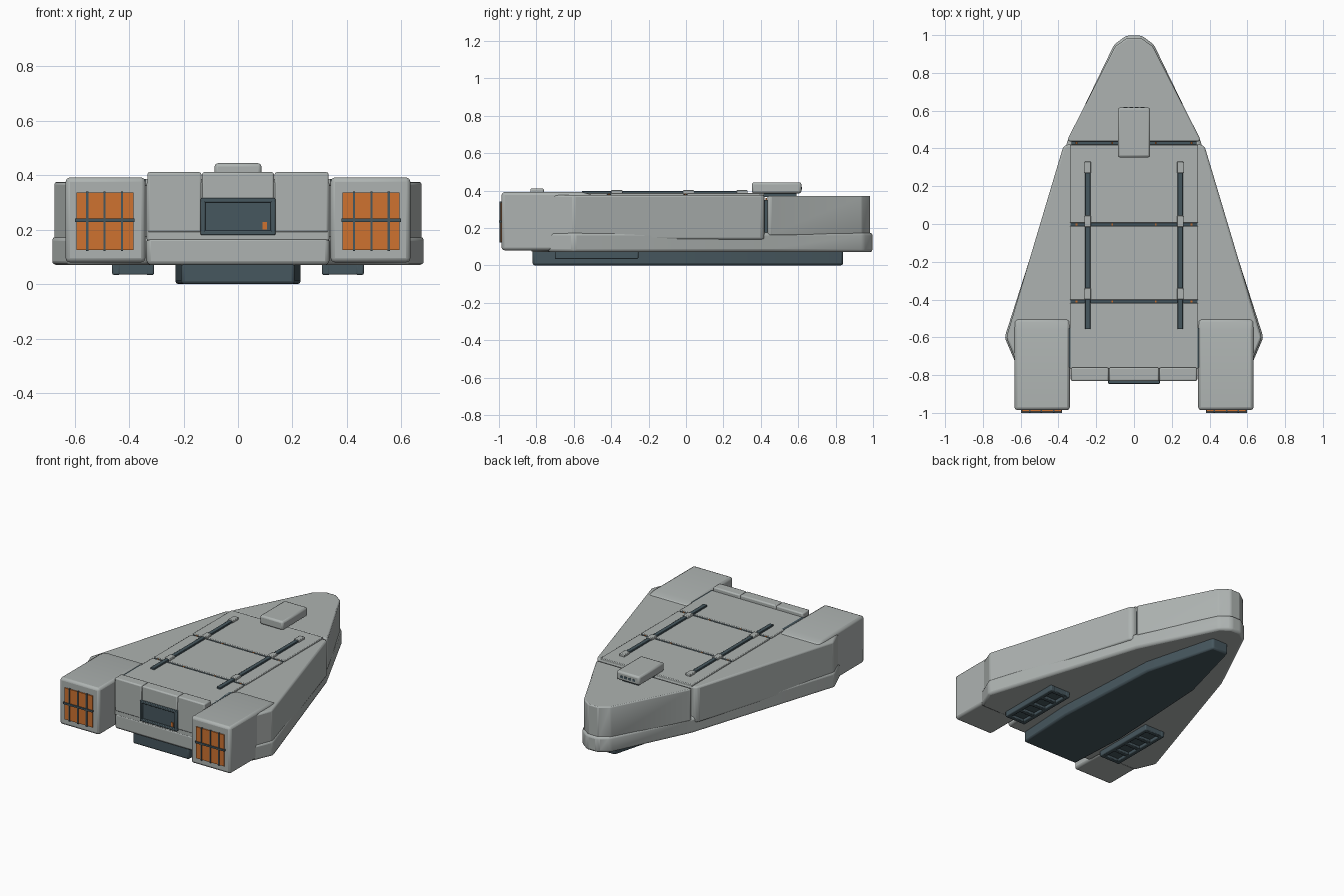
import bpy, bmesh, math

if "Cube" in bpy.data.objects:
    bpy.data.objects.remove(bpy.data.objects["Cube"])


def material(name, rgb):
    m = bpy.data.materials.new(name)
    m.diffuse_color = (*rgb, 1)
    m.use_nodes = True
    m.node_tree.nodes["Principled BSDF"].inputs["Base Color"].default_value = m.diffuse_color
    return m


GREY = material("hull grey", (0.42, 0.45, 0.44))
DARK = material("dark slate", (0.062, 0.095, 0.112))
ORANGE = material("glow orange", (0.62, 0.17, 0.03))


def finish(name, bm, mat, bevel, segments=2):
    bmesh.ops.recalc_face_normals(bm, faces=bm.faces)
    me = bpy.data.meshes.new(name)
    bm.to_mesh(me)
    bm.free()
    me.materials.append(mat)
    ob = bpy.data.objects.new(name, me)
    bpy.context.collection.objects.link(ob)
    if bevel:
        mod = ob.modifiers.new("Bevel", "BEVEL")
        mod.width = bevel
        mod.segments = segments
        mod.limit_method = "ANGLE"
        mod.angle_limit = math.radians(25)
    bpy.ops.object.select_all(action="DESELECT")
    ob.select_set(True)
    bpy.context.view_layer.objects.active = ob
    bpy.ops.object.shade_smooth_by_angle(angle=math.radians(30))
    return ob


def extrude(name, points, offset, mat, bevel=0.0):
    """Closed polygon swept along an offset vector."""
    bm = bmesh.new()
    a = [bm.verts.new(p) for p in points]
    b = [bm.verts.new([p[i] + offset[i] for i in range(3)]) for p in points]
    n = len(a)
    bm.faces.new(a)
    bm.faces.new(b)
    for i in range(n):
        j = (i + 1) % n
        bm.faces.new((a[i], a[j], b[j], b[i]))
    return finish(name, bm, mat, bevel)


def plate(name, half, z0, z1, mat, bevel=0.0):
    """Horizontal slab from a right-hand outline mirrored across x."""
    pts = half + [(-x, y) for x, y in reversed(half)]
    return extrude(name, [(x, y, z0) for x, y in pts], (0, 0, z1 - z0), mat, bevel)


def box(name, x0, x1, y0, y1, z0, z1, mat, bevel=0.0):
    pts = [(x0, y0, z0), (x1, y0, z0), (x1, y1, z0), (x0, y1, z0)]
    return extrude(name, pts, (0, 0, z1 - z0), mat, bevel)


def pair(name, x0, x1, *rest):
    """Box on both sides of the centre plane."""
    box(name + "_right", x0, x1, *rest)
    box(name + "_left", -x1, -x0, *rest)


# Lower hull and the two upper hull sections, split by a gap
plate("lower_hull", [(0.335, -0.83), (0.335, -0.74), (0.625, -0.74), (0.685, -0.6),
                     (0.352, 0.44), (0.105, 0.95), (0.04, 0.998)],
      0.07, 0.175, GREY, 0.016)
plate("upper_hull", [(0.335, -0.72), (0.625, -0.725), (0.676, -0.6), (0.376, 0.405),
                     (0.36, 0.42)], 0.138, 0.376, GREY, 0.012)
plate("nose_section", [(0.347, 0.437), (0.35, 0.452), (0.1, 0.94), (0.036, 0.985)],
      0.16, 0.372, GREY, 0.014)
box("nose_joint", -0.33, 0.33, 0.4, 0.46, 0.15, 0.35, DARK)

# Deck panels with dark seams and small seam lights
for i, (y0, y1) in enumerate([(-0.765, -0.419), (-0.403, -0.01), (0.006, 0.418)]):
    box(f"deck_panel_{i}", -0.34, 0.34, y0, y1, 0.36, 0.386, GREY, 0.004)
for i, y in enumerate((-0.411, -0.002)):
    box(f"deck_seam_{i}", -0.335, 0.335, y - 0.009, y + 0.009, 0.36, 0.38, DARK)
    for x in (0.115, 0.305):
        pair(f"seam_light_{i}", x - 0.005, x + 0.005, y - 0.005, y + 0.005,
             0.375, 0.384, ORANGE)
for x in (0.115, 0.305):
    pair("nose_joint_light", x - 0.005, x + 0.005, 0.424, 0.434, 0.34, 0.36, ORANGE)

# Deck rails with clips
pair("deck_rail", 0.231, 0.259, -0.557, 0.325, 0.38, 0.397, DARK, 0.003)
for y in (-0.37, 0.014, 0.3):
    pair("rail_clip", 0.227, 0.263, y - 0.03, y + 0.03, 0.38, 0.402, GREY, 0.004)

# Sensor pod with slits in its far end
box("sensor_pod", -0.086, 0.086, 0.352, 0.617, 0.385, 0.444, GREY, 0.012)
box("sensor_pod_foot", -0.06, 0.06, 0.37, 0.59, 0.365, 0.39, DARK)
for x in (-0.045, -0.015, 0.015, 0.045):
    box("pod_slit", x - 0.01, x + 0.01, 0.612, 0.619, 0.405, 0.42, DARK)

# Stern wall and raised three-part lip
box("stern_wall", -0.335, 0.335, -0.828, -0.7, 0.16, 0.375, GREY, 0.006)
for x0, x1 in ((-0.333, -0.134), (-0.132, 0.132), (0.134, 0.333)):
    box("stern_lip", x0, x1, -0.832, -0.76, 0.19, 0.411, GREY, 0.008)

# Stern hatch: framed recess with one indicator
box("hatch_back", -0.125, 0.125, -0.834, -0.8, 0.19, 0.305, DARK)
for z0, z1 in ((0.18, 0.197), (0.3, 0.317)):
    box("hatch_frame_level", -0.137, 0.137, -0.846, -0.81, z0, z1, DARK, 0.004)
pair("hatch_frame_upright", 0.12, 0.137, -0.846, -0.81, 0.18, 0.317, DARK, 0.004)
box("hatch_indicator", 0.09, 0.107, -0.839, -0.83, 0.2, 0.228, ORANGE)

# Engines: side profile with a sloped leading top edge, and glowing grilles
for side, s in (("right", 1), ("left", -1)):
    profile = [(-0.986, 0.08), (-0.986, 0.392), (-0.56, 0.392), (-0.5, 0.378), (-0.5, 0.08)]
    extrude("engine_" + side, [(s * 0.34, y, z) for y, z in profile],
            (s * 0.293, 0, 0), GREY, 0.016)
pair("engine_glow", 0.384, 0.592, -0.993, -0.95, 0.126, 0.336, ORANGE)
for x in (0.426, 0.49, 0.553):
    pair("grille_bar", x - 0.004, x + 0.004, -0.998, -0.98, 0.122, 0.34, DARK)
pair("grille_crossbar", 0.38, 0.598, -1.0, -0.98, 0.229, 0.241, DARK)
pair("engine_bracket", 0.325, 0.345, -0.76, -0.55, 0.36, 0.386, DARK)

# Keel
plate("keel", [(0.208, -0.82), (0.23, -0.4), (0.19, 0.35), (0.06, 0.84)],
      0.0, 0.1, DARK, 0.012)

# Belly vents: backing, border and crossing slats
pair("vent_back", 0.315, 0.455, -0.69, -0.265, 0.052, 0.08, DARK)
for x0, x1 in ((0.308, 0.338), (0.432, 0.462)):
    pair("vent_border", x0, x1, -0.7, -0.255, 0.034, 0.08, DARK, 0.006)
for i in range(5):
    y = -0.685 + i * 0.10375
    pair("vent_slat", 0.32, 0.45, y - 0.014, y + 0.014, 0.035, 0.08, DARK, 0.004)
